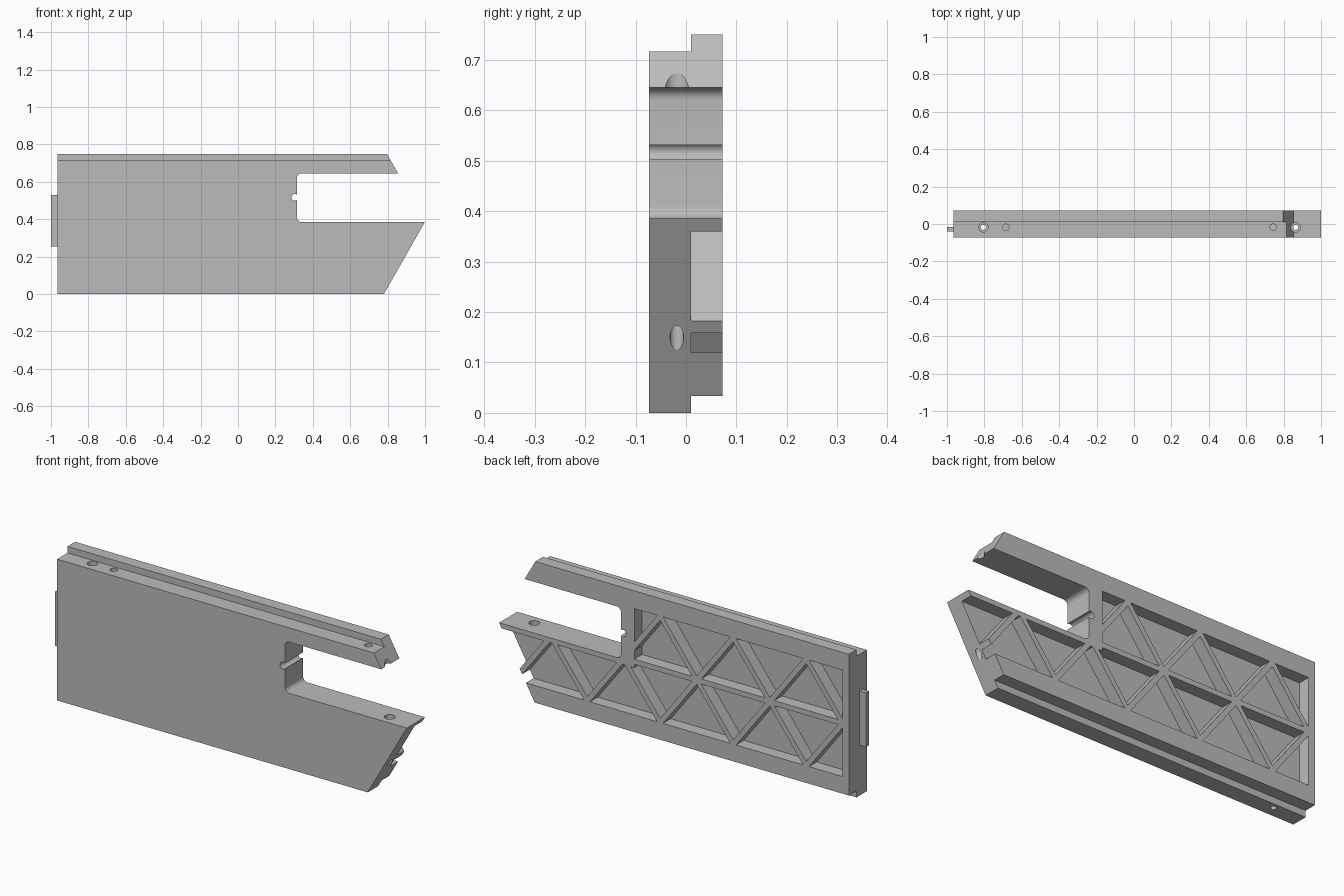
import bpy, bmesh, math
from mathutils import Vector

cube = bpy.data.objects.get("Cube")
if cube:
    bpy.data.objects.remove(cube, do_unlink=True)

grey = bpy.data.materials.new("plain grey")
grey.use_nodes = True
COLOR = (0.5, 0.5, 0.5, 1)
grey.diffuse_color = COLOR
grey.node_tree.nodes["Principled BSDF"].inputs["Base Color"].default_value = COLOR

FRONT, STEP, BACK = -0.073, 0.01, 0.072


def prisms(name, outlines, y0, y1):
    """Extrude each xz outline from y0 to y1, all in one object."""
    bm = bmesh.new()
    for outline in outlines:
        face = bm.faces.new([bm.verts.new((x, y0, z)) for x, z in outline])
        ext = bmesh.ops.extrude_face_region(bm, geom=[face])
        moved = [v for v in ext["geom"] if isinstance(v, bmesh.types.BMVert)]
        bmesh.ops.translate(bm, verts=moved, vec=(0, y1 - y0, 0))
    bmesh.ops.recalc_face_normals(bm, faces=bm.faces)
    mesh = bpy.data.meshes.new(name)
    bm.to_mesh(mesh)
    bm.free()
    mesh.materials.append(grey)
    ob = bpy.data.objects.new(name, mesh)
    bpy.context.collection.objects.link(ob)
    return ob


def rect(x0, z0, x1, z1):
    return [(x0, z0), (x1, z0), (x1, z1), (x0, z1)]


def arc(cx, cz, r, a0, a1, n=8):
    angles = [math.radians(a0 + (a1 - a0) * i / n) for i in range(n + 1)]
    return [(cx + r * math.cos(a), cz + r * math.sin(a)) for a in angles]


def bar(a, b, width):
    """Outline of a straight rib from a to b, with slightly extended ends."""
    a, b = Vector(a), Vector(b)
    d = (b - a).normalized()
    n = Vector((-d.y, d.x)) * width / 2
    a, b = a - d * 0.03, b + d * 0.03
    return [tuple(p) for p in (a - n, b - n, b + n, a + n)]


def cut(target, cutter):
    """Subtract the cutter, then remove it."""
    mod = target.modifiers.new("cut", "BOOLEAN")
    mod.operation, mod.solver, mod.object = "DIFFERENCE", "EXACT", cutter
    mod.use_self = True
    bpy.context.view_layer.update()
    graph = bpy.context.evaluated_depsgraph_get()
    mesh = bpy.data.meshes.new_from_object(target.evaluated_get(graph))
    target.modifiers.clear()
    target.data = mesh
    bpy.data.objects.remove(cutter, do_unlink=True)


def drill(target, x, radius, z0, z1):
    """Vertical round hole in the front half of the panel."""
    bm = bmesh.new()
    bmesh.ops.create_cone(bm, cap_ends=True, segments=32, radius1=radius,
                          radius2=radius, depth=z1 - z0)
    bmesh.ops.translate(bm, verts=bm.verts, vec=(x, -0.018, (z0 + z1) / 2))
    mesh = bpy.data.meshes.new("drill")
    bm.to_mesh(mesh)
    bm.free()
    mesh.materials.append(grey)
    ob = bpy.data.objects.new("drill", mesh)
    bpy.context.collection.objects.link(ob)
    cut(target, ob)


# Panel with a rounded slot, a small round notch and slanted ends
SLOT_X, SLOT_LOW, SLOT_HIGH, R = 0.315, 0.385, 0.645, 0.025
outline = [(-0.965, 0), (0.78, 0), (0.999, SLOT_LOW)]
outline += arc(SLOT_X + R, SLOT_LOW + R, R, 270, 180)
outline += arc(0.304, 0.517, 0.018, -52, -308, 16)
outline += arc(SLOT_X + R, SLOT_HIGH - R, R, 180, 90)
outline += [(0.856, SLOT_HIGH), (0.796, 0.75), (-0.965, 0.75)]
panel = prisms("panel", [outline], FRONT, BACK)

# Stepped long edges
cut(panel, prisms("top_step", [rect(-1.2, 0.717, 1.2, 0.9)], -0.2, STEP))
cut(panel, prisms("bottom_step", [rect(-1.2, -0.2, 1.2, 0.033)], STEP, 0.2))

# Back pockets, with a triangular lattice of ribs left standing
LOW, MID, HIGH, RIB, PITCH = 0.12, 0.39, 0.66, 0.026, 0.41
START = -0.93
pockets = prisms("pockets", [[(START, LOW), (1.1, LOW), (1.1, 0.36), (0.24, 0.36),
                              (0.24, HIGH), (START, HIGH)]], STEP, 0.2)
cut(pockets, prisms("middle_rib", [rect(-1.1, MID - RIB / 2, 0.4, MID + RIB / 2)], -0.1, 0.3))
for i in range(5):
    node = START + i * PITCH
    for side in (-1, 1):
        for edge in (LOW, HIGH):
            end = node + side * PITCH / 2
            if end < START or (edge == HIGH and node > 0.4):
                continue
            cut(pockets, prisms("rib", [bar((node, MID), (end, edge), RIB)], -0.1, 0.3))
cut(panel, pockets)

# Through holes with wider mouths, and blind pin holes
for x in (-0.805, 0.865):
    drill(panel, x, 0.0135, -0.1, 0.9)
drill(panel, -0.805, 0.025, 0.62, 0.9)
drill(panel, 0.865, 0.025, 0.33, 0.9)
for x in (-0.685, 0.745):
    drill(panel, x, 0.018, 0.665, 0.9)

# Locating tab on the square end
tab = prisms("end_tab", [rect(-1, 0.255, -0.96, 0.53)], -0.04, -0.015)

# Smooth the round walls, keep all other edges sharp
bpy.ops.object.select_all(action="DESELECT")
panel.select_set(True)
bpy.context.view_layer.objects.active = panel
bpy.ops.object.shade_smooth_by_angle(angle=math.radians(25))
